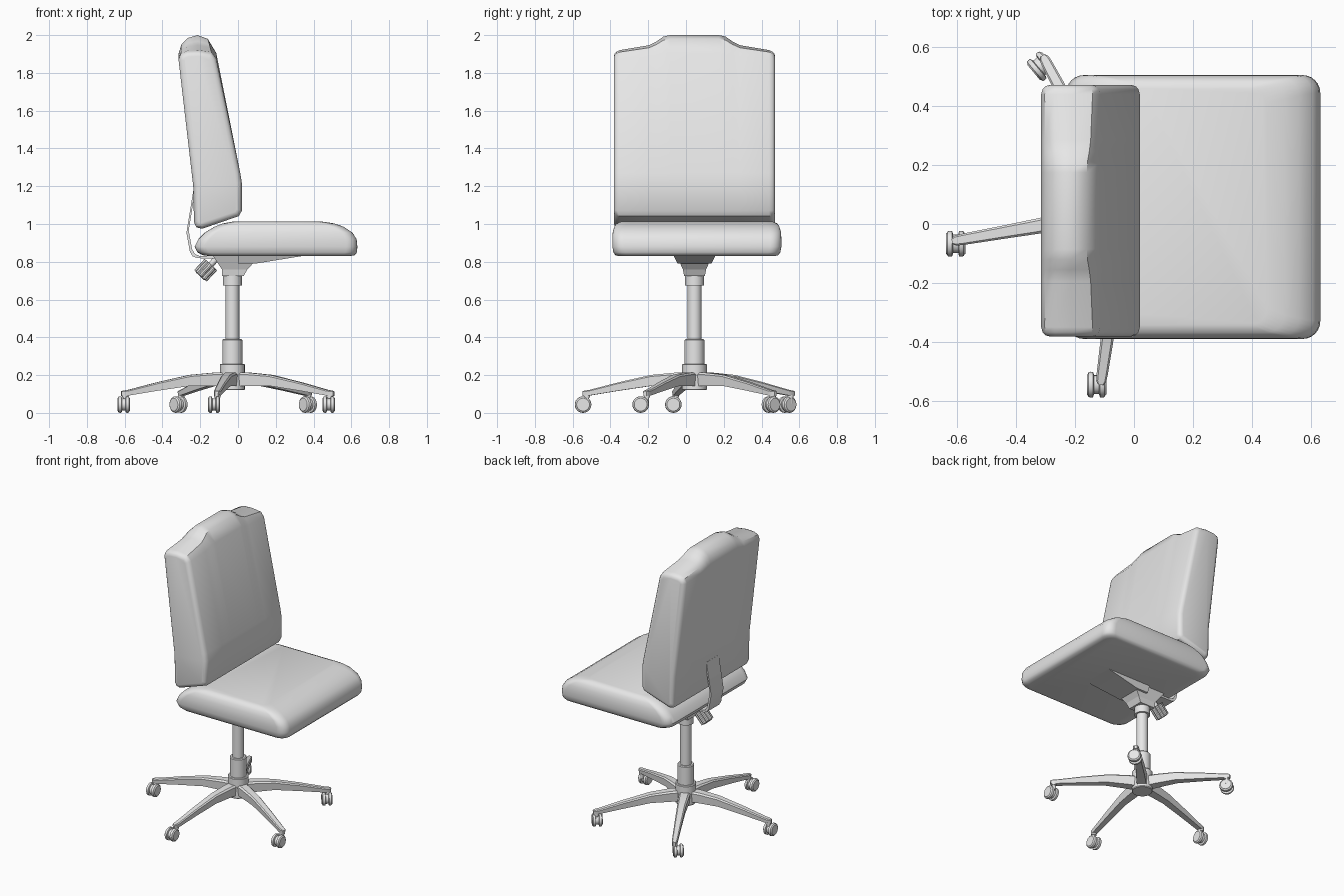
import bpy, bmesh, math
from mathutils import Vector, Matrix

cube = bpy.data.objects.get("Cube")
if cube:
    bpy.data.objects.remove(cube)

grey = bpy.data.materials.new("light grey")
grey.use_nodes = True
grey.diffuse_color = (0.8, 0.8, 0.8, 1)
grey.node_tree.nodes["Principled BSDF"].inputs["Base Color"].default_value = (0.8, 0.8, 0.8, 1)

HUB = Vector((-0.03, 0.045, 0))
MID_Y = HUB.y


def finish(name, bm, angle=35):
    bmesh.ops.recalc_face_normals(bm, faces=bm.faces)
    mesh = bpy.data.meshes.new(name)
    bm.to_mesh(mesh)
    bm.free()
    mesh.materials.append(grey)
    obj = bpy.data.objects.new(name, mesh)
    bpy.context.scene.collection.objects.link(obj)
    bpy.ops.object.select_all(action='DESELECT')
    obj.select_set(True)
    bpy.context.view_layer.objects.active = obj
    bpy.ops.object.shade_smooth_by_angle(angle=math.radians(angle))
    return obj


def loft(name, rings, angle=35):
    """Skin equal-length rings of points and cap both ends."""
    bm = bmesh.new()
    rows = [[bm.verts.new(p) for p in ring] for ring in rings]
    n = len(rows[0])
    for a, b in zip(rows, rows[1:]):
        for i in range(n):
            j = (i + 1) % n
            bm.faces.new((a[i], a[j], b[j], b[i]))
    bm.faces.new(rows[0])
    bm.faces.new(rows[-1])
    return finish(name, bm, angle)


def turned(name, profile, place=Matrix(), sides=28):
    """Revolve (radius, height) pairs about the local z axis."""
    rings = []
    for r, z in profile:
        rings.append([place @ Vector((r * math.cos(2 * math.pi * i / sides),
                                      r * math.sin(2 * math.pi * i / sides), z))
                      for i in range(sides)])
    return loft(name, rings)


def rounded_rect(x0, x1, y0, y1, r, z, steps=6):
    pts = []
    corners = ((x1 - r, y1 - r), (x0 + r, y1 - r), (x0 + r, y0 + r), (x1 - r, y0 + r))
    for k, (cx, cy) in enumerate(corners):
        for s in range(steps + 1):
            a = math.pi / 2 * (k + s / steps)
            pts.append((cx + r * math.cos(a), cy + r * math.sin(a), z))
    return pts


# Seat cushion: stacked outlines (height, back x, front x, side inset)
layers = [(0.83, -0.15, 0.59, 0.035), (0.835, -0.185, 0.618, 0.016), (0.85, -0.215, 0.63, 0.006),
          (0.88, -0.23, 0.632, 0), (0.92, -0.21, 0.628, 0), (0.955, -0.175, 0.605, 0.002),
          (0.985, -0.125, 0.56, 0.01), (1.003, -0.08, 0.51, 0.022), (1.012, -0.03, 0.45, 0.045)]
loft("seat_cushion", [rounded_rect(x0, x1, -0.39 + d, 0.505 - d, 0.06, z)
                      for z, x0, x1, d in layers], 50)

# Backrest cushion: side profile swept across the width, with a raised middle at the top
top_low = [(-0.315, 1.87), (-0.303, 1.9), (-0.27, 1.915), (-0.21, 1.918), (-0.14, 1.908), (-0.115, 1.875)]
top_high = [(-0.315, 1.9), (-0.3, 1.95), (-0.265, 1.985), (-0.215, 2.0), (-0.16, 1.98), (-0.115, 1.905)]
lower = [(0.012, 1.27), (0.02, 1.22), (0.02, 1.07), (0.005, 1.042), (-0.19, 0.975), (-0.22, 0.982),
         (-0.233, 1.01), (-0.237, 1.2)]


def back_section(offset, rise, inset):
    pts = [Vector(a).lerp(Vector(b), rise) for a, b in zip(top_low, top_high)]
    pts += [Vector(p) for p in lower]
    ring = []
    for i, p in enumerate(pts):
        before = (p - pts[i - 1]).normalized()
        after = (pts[(i + 1) % len(pts)] - p).normalized()
        along = (before + after).normalized()
        q = p + inset * Vector((along.y, -along.x))
        ring.append((q.x, MID_Y + offset, q.y))
    return ring


half = [(0.427, 0, 0.03), (0.422, 0, 0.014), (0.412, 0, 0.005), (0.395, 0.03, 0),
        (0.24, 0.35, 0), (0.2, 0.6, 0), (0.165, 0.9, 0), (0.13, 1, 0)]
stations = [(-y, t, d) for y, t, d in half] + half[::-1]
loft("backrest_cushion", [back_section(*s) for s in stations], 40)

# Bent strip joining the backrest to the mechanism
path = [(-0.232, 1.18), (-0.25, 1.07), (-0.268, 0.96), (-0.25, 0.86), (-0.235, 0.835), (-0.21, 0.825), (-0.05, 0.822)]
strip = []
for x, z in path:
    w = 0.068
    strip.append([(x - 0.005, MID_Y - w, z - 0.006), (x - 0.005, MID_Y + w, z - 0.006),
                  (x + 0.007, MID_Y + w, z + 0.006), (x + 0.007, MID_Y - w, z + 0.006)])
loft("back_support_strip", strip)


def tapered_block(name, top, bottom):
    """Block between two rectangles given as (x0, x1, half width, z)."""
    loft(name, [[(x0, MID_Y - w, z), (x1, MID_Y - w, z), (x1, MID_Y + w, z), (x0, MID_Y + w, z)]
                for x0, x1, w, z in (top, bottom)])


# Tilt mechanism below the seat
tapered_block("mechanism_housing", (-0.135, 0.12, 0.095, 0.835), (-0.085, 0.05, 0.062, 0.76))
tapered_block("mechanism_base", (-0.085, 0.05, 0.062, 0.76), (-0.085, 0.03, 0.055, 0.725))
tapered_block("front_seat_plate", (0.0, 0.35, 0.11, 0.832), (0.0, 0.09, 0.09, 0.79))

# Tension knob with a ribbed grip
tilt = Matrix.Translation((-0.17, MID_Y, 0.757)) @ Matrix.Rotation(math.radians(-137), 4, 'Y')
turned("knob_shaft", [(0.016, -0.11), (0.016, 0)], tilt, 14)
turned("knob_cap", [(0.036, -0.04), (0.036, 0.042), (0.03, 0.046)], tilt, 20)
for k in range(8):
    a = 2 * math.pi * k / 8
    spot = tilt @ Matrix.Translation((0.034 * math.cos(a), 0.034 * math.sin(a), 0))
    turned("knob_rib", [(0.011, -0.038), (0.011, 0.042)], spot, 8)

# Gas column and hub
at_hub = Matrix.Translation(HUB)
turned("column_collar", [(0.05, 0.675), (0.05, 0.73)], at_hub)
turned("gas_piston", [(0.037, 0.38), (0.037, 0.69)], at_hub)
turned("column_sleeve", [(0.053, 0.2), (0.053, 0.385), (0.048, 0.39)], at_hub)
turned("base_hub", [(0.062, 0.12), (0.066, 0.125), (0.066, 0.255), (0.062, 0.26)], at_hub)

# Five arms: stations of (distance, half width, bottom, top)
arm = [(0.03, 0.036, 0.14, 0.213), (0.1, 0.034, 0.143, 0.213), (0.23, 0.028, 0.143, 0.201),
       (0.4, 0.023, 0.118, 0.163), (0.56, 0.019, 0.092, 0.122), (0.585, 0.017, 0.09, 0.118),
       (0.597, 0.009, 0.09, 0.115)]
for k in range(5):
    turn = at_hub @ Matrix.Rotation(math.radians(190 + 72 * k), 4, 'Z')
    rings = []
    for d, w, low, high in arm:
        c = w * 0.3
        rings.append([turn @ Vector((d, y, z)) for y, z in
                      ((-w * 0.85, low), (w * 0.85, low), (w, high - c), (w - c, high),
                       (c - w, high), (-w, high - c))])
    loft("base_arm", rings, 30)

# Twin-wheel casters: (x, y, axle angle)
casters = [(-0.605, -0.067, 0), (-0.127, -0.545, 0), (0.48, -0.24, 0), (0.37, 0.45, 40), (-0.315, 0.535, 40)]
wheel = [(0.034, 0.009), (0.043, 0.012), (0.044, 0.02), (0.042, 0.027), (0.036, 0.03), (0.034, 0.033)]
for k, (x, y, angle) in enumerate(casters):
    axle = (Matrix.Translation((x, y, 0.044)) @ Matrix.Rotation(math.radians(angle), 4, 'Z')
            @ Matrix.Rotation(math.pi / 2, 4, 'Y'))
    for side in (1, -1):
        turned("caster_wheel", [(r, side * h) for r, h in wheel], axle, 24)
    turned("caster_core", [(0.032, -0.011), (0.032, 0.011)], axle, 20)
    a = math.radians(190 + 72 * k)
    end = HUB + 0.575 * Vector((math.cos(a), math.sin(a), 0))
    stem = Matrix.Translation(end)
    turned("caster_stem", [(0.012, 0.05), (0.012, 0.1)], stem, 14)
    turned("caster_stem_cap", [(0.017, 0.082), (0.017, 0.095)], stem, 14)
